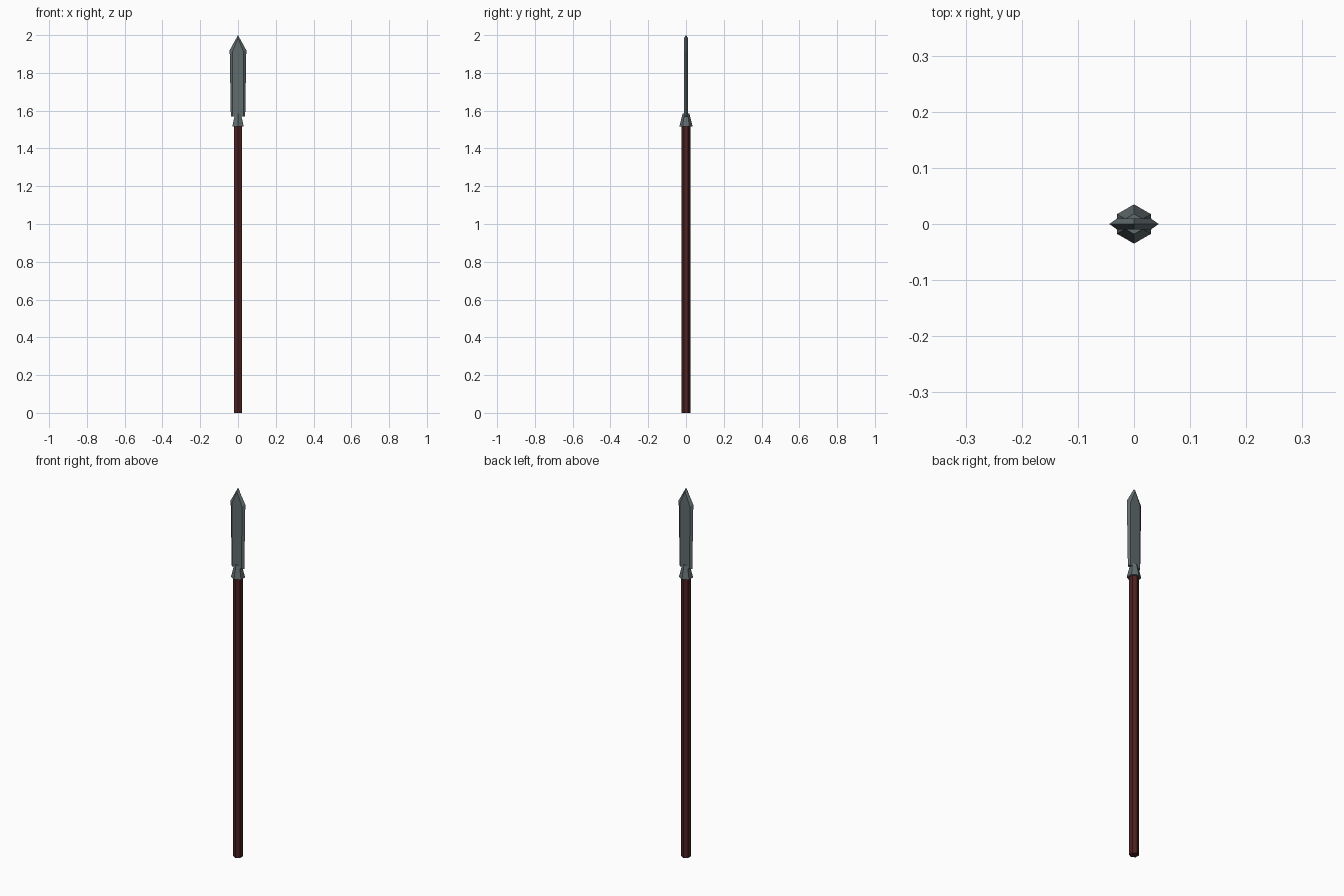
import bpy, bmesh, math

if "Cube" in bpy.data.objects:
    bpy.data.objects.remove(bpy.data.objects["Cube"])


def material(name, rgb):
    m = bpy.data.materials.new(name)
    m.diffuse_color = (*rgb, 1)
    m.use_nodes = True
    m.node_tree.nodes["Principled BSDF"].inputs["Base Color"].default_value = m.diffuse_color
    return m


steel = material("dark_steel", (0.12, 0.15, 0.155))
wood = material("red_wood", (0.075, 0.016, 0.015))


def hex_part(name, r_bottom, r_top, z0, z1, mat):
    # six sides, with corners on the y axis
    bpy.ops.mesh.primitive_cone_add(vertices=6, radius1=r_bottom, radius2=r_top,
                                    depth=z1 - z0, location=(0, 0, (z0 + z1) / 2))
    ob = bpy.context.object
    ob.name = name
    ob.data.materials.append(mat)
    return ob


# Shaft and flared socket
hex_part("shaft", 0.0235, 0.0235, 0.0, 1.53, wood)
hex_part("socket", 0.035, 0.018, 1.515, 1.585, steel)

# Blade: sharp outer edge at y = 0, flat faces front and back, bevels between
edge = [(-0.038, 1.57), (-0.044, 1.92), (0, 2.0), (0.044, 1.92), (0.038, 1.57)]
flat = [(-0.029, 1.57), (-0.030, 1.91), (0, 1.985), (0.030, 1.91), (0.029, 1.57)]
bm = bmesh.new()
rim = [bm.verts.new((x, 0, z)) for x, z in edge]
sides = [[bm.verts.new((x, y, z)) for x, z in flat] for y in (-0.01, 0.01)]
for side in sides:
    bm.faces.new(side)
    for i in range(4):
        bm.faces.new((rim[i], rim[i + 1], side[i + 1], side[i]))
# closed base
bm.faces.new((rim[0], sides[0][0], sides[0][4], rim[4], sides[1][4], sides[1][0]))
bmesh.ops.recalc_face_normals(bm, faces=bm.faces)
mesh = bpy.data.meshes.new("blade")
bm.to_mesh(mesh)
bm.free()
mesh.materials.append(steel)
bpy.context.collection.objects.link(bpy.data.objects.new("blade", mesh))
